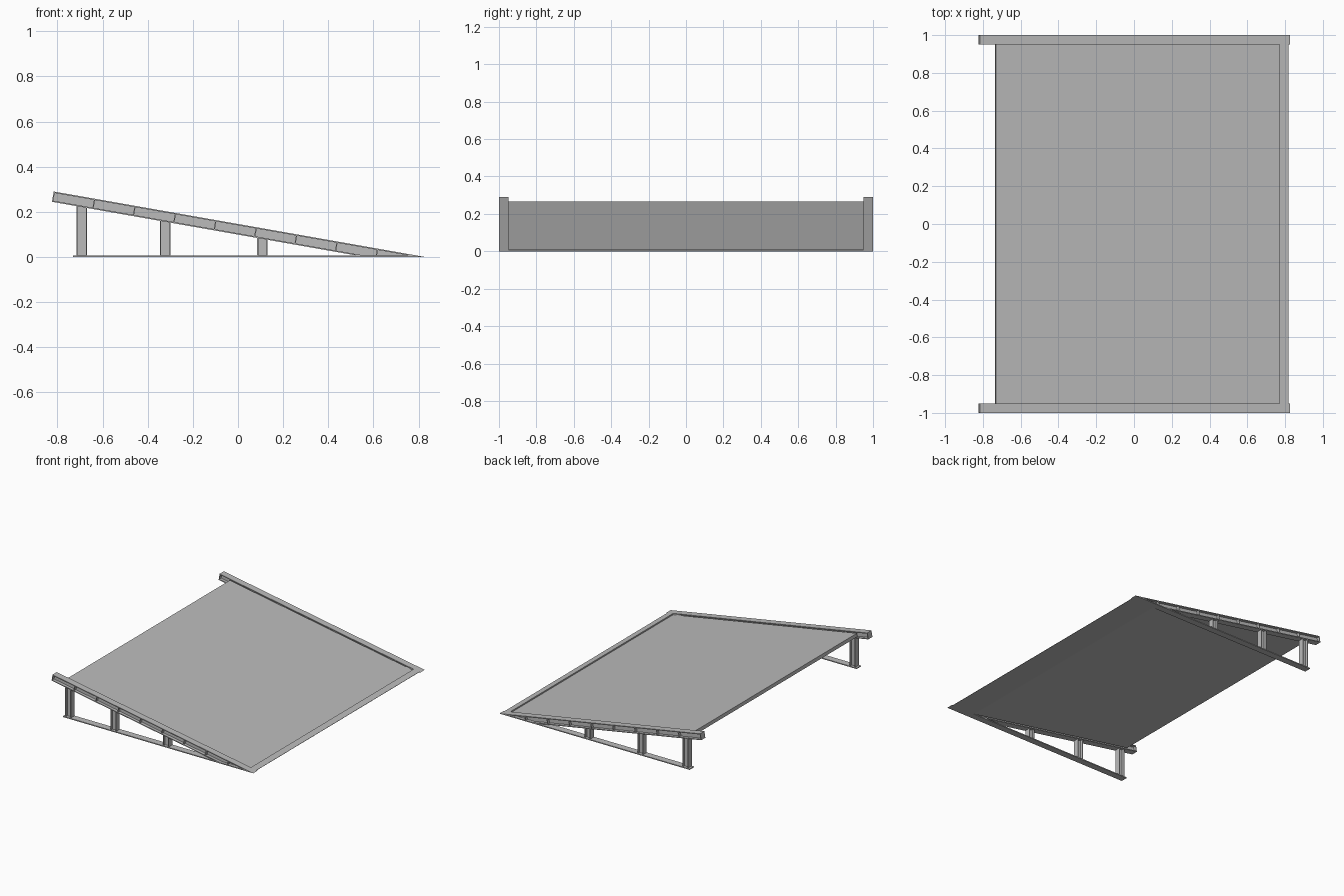
import bpy, bmesh

cube = bpy.data.objects.get("Cube")
if cube:
    bpy.data.objects.remove(cube, do_unlink=True)

steel = bpy.data.materials.new("grey_steel")
steel.use_nodes = True
grey = (0.5, 0.5, 0.5, 1)
steel.diffuse_color = grey
steel.node_tree.nodes["Principled BSDF"].inputs["Base Color"].default_value = grey

SLOPE, TOP = 0.1763, 0.146      # ramp gradient and height of its top line at x = 0
HIGH, TIP = -0.816, 0.825       # ends of the side beams
DEPTH, FLANGE = 0.047, 0.006    # beam depth and flange thickness
WIDTH = 0.05


def on_ramp(x, d=0.0):
    """Point d below the ramp's top line."""
    return (x, TOP - SLOPE * x - d)


def ground_x(d):
    return (TOP - d) / SLOPE


def square_cut(x, d):
    """Point d below the top line, along a cut square to the slope."""
    return on_ramp(x - SLOPE * d, d)


def prism(name, outline, y0, y1):
    """Extrude an outline in x and z from y0 to y1."""
    bm = bmesh.new()
    face = bm.faces.new([bm.verts.new((x, y0, z)) for x, z in outline])
    new = bmesh.ops.extrude_face_region(bm, geom=[face])["geom"]
    verts = [v for v in new if isinstance(v, bmesh.types.BMVert)]
    bmesh.ops.translate(bm, verts=verts, vec=(0, y1 - y0, 0))
    bmesh.ops.recalc_face_normals(bm, faces=bm.faces)
    mesh = bpy.data.meshes.new(name)
    bm.to_mesh(mesh)
    bm.free()
    mesh.materials.append(steel)
    obj = bpy.data.objects.new(name, mesh)
    bpy.context.collection.objects.link(obj)


def band(d0, d1):
    """Sloping strip between two depths, running down to the ground."""
    return [square_cut(HIGH, d0), (min(TIP, ground_x(d0)), max(0, on_ramp(TIP, d0)[1])),
            (ground_x(d1), 0), square_cut(HIGH, d1)]


def box(x0, x1, z0, z1):
    return [(x0, z0), (x1, z0), (x1, z1), (x0, z1)]


# Sunken deck with a flat underside where it meets the ground
SINK, UNDER = 0.01, 0.035
prism("deck", [square_cut(-0.73, SINK), (ground_x(SINK), 0), (ground_x(UNDER), 0),
               square_cut(-0.73, UNDER)], -0.95, 0.95)

# Raised lip along the low end
prism("low_end_lip", [on_ramp(0.77), on_ramp(0.817), (0.817, 0), (0.77, 0)], -0.95, 0.95)

for side, label in ((-1, "front"), (1, "back")):
    mid = side * (1 - WIDTH / 2)
    y0, y1 = mid - WIDTH / 2, mid + WIDTH / 2

    # Sloping side beam: two flanges and a web
    prism(label + "_beam_top_flange", band(0, FLANGE), y0, y1)
    prism(label + "_beam_bottom_flange", band(DEPTH - FLANGE, DEPTH), y0, y1)
    prism(label + "_beam_web", band(0.001, DEPTH - 0.001), mid - 0.003, mid + 0.003)

    # End plate and evenly spaced stiffeners
    for i in range(9):
        x = HIGH + 0.179 * i
        low = min(DEPTH - 0.001, on_ramp(x)[1] - 0.003)
        name = "_beam_end_plate" if i == 0 else f"_stiffener_{i}"
        prism(label + name, [square_cut(x, 0.001), square_cut(x + 0.005, 0.001),
                             square_cut(x + 0.005, low), square_cut(x, low)],
              y0 + 0.001, y1 - 0.001)

    # Flat base rail on the ground
    prism(label + "_base_rail", [(-0.73, 0), (TIP, 0), (0.783, 0.007), (-0.73, 0.007)], y0, y1)

    # Upright posts with two flanges and a web
    for n, x in enumerate((-0.692, -0.322, 0.108), 1):
        half, top = 0.023, on_ramp(x, DEPTH - 0.003)[1]
        post = f"{label}_post_{n}"
        for s, part in ((-1, "high"), (1, "low")):
            a, b = sorted((x + s * half, x + s * (half - 0.005)))
            prism(f"{post}_{part}_flange",
                  [(a, 0.005), (b, 0.005), on_ramp(b, DEPTH - 0.003), on_ramp(a, DEPTH - 0.003)],
                  mid - 0.021, mid + 0.021)
        prism(post + "_web", box(x - half + 0.002, x + half - 0.002, 0.005, top),
              mid - 0.003, mid + 0.003)
